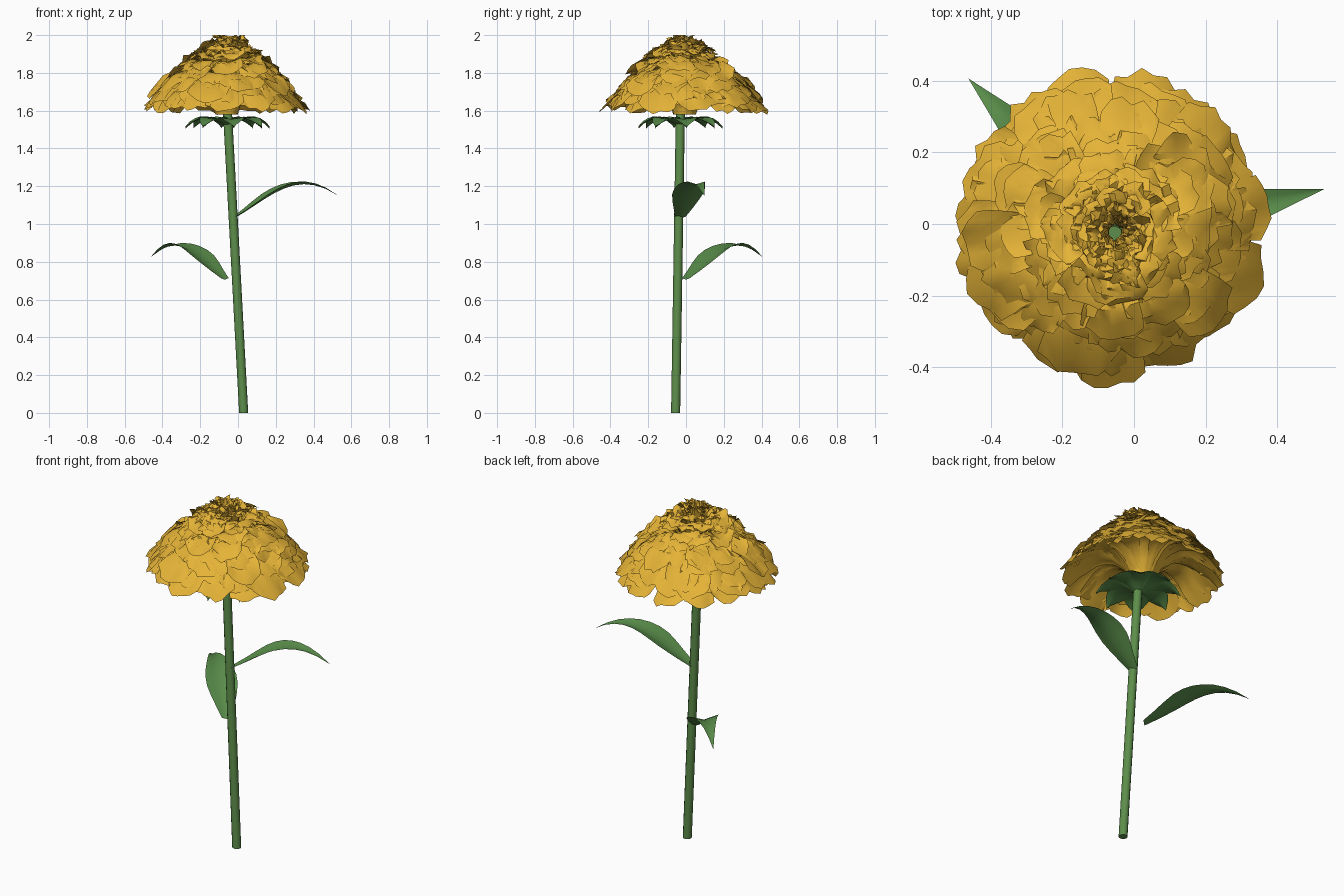
import bpy, bmesh, math, random
from mathutils import Vector

random.seed(4)
cube = bpy.data.objects.get("Cube")
if cube:
    bpy.data.objects.remove(cube)


def material(name, rgb):
    m = bpy.data.materials.new(name)
    m.use_nodes = True
    m.diffuse_color = (*rgb, 1)
    m.node_tree.nodes["Principled BSDF"].inputs["Base Color"].default_value = (*rgb, 1)
    return m


GOLD = material("petal gold", (0.78, 0.45, 0.038))
LEAF = material("leaf green", (0.1, 0.265, 0.068))
STEM = material("stem green", (0.11, 0.27, 0.07))


def bezier(pts, t):
    while len(pts) > 1:
        pts = [a.lerp(b, t) for a, b in zip(pts, pts[1:])]
    return pts[0]


def sheet(bm, rows, cols, point):
    """Grid of faces; point(u, v) has u in 0..1 along and v in -1..1 across."""
    grid = [[bm.verts.new(point(i / rows, 2 * j / cols - 1)) for j in range(cols + 1)]
            for i in range(rows + 1)]
    for a, b in zip(grid, grid[1:]):
        for j in range(cols):
            bm.faces.new((a[j], b[j], b[j + 1], a[j + 1]))


def finish(bm, name, mat, angle=60):
    mesh = bpy.data.meshes.new(name)
    bm.to_mesh(mesh)
    bm.free()
    mesh.materials.append(mat)
    ob = bpy.data.objects.new(name, mesh)
    bpy.context.collection.objects.link(ob)
    bpy.ops.object.select_all(action="DESELECT")
    ob.select_set(True)
    bpy.context.view_layer.objects.active = ob
    bpy.ops.object.shade_smooth_by_angle(angle=math.radians(angle))


# Stem: a slim leaning tube
foot, neck = Vector((0.03, -0.055, 0)), Vector((-0.055, -0.03, 1.58))
bm = bmesh.new()
ends = []
for c in (foot, neck):
    ends.append([bm.verts.new(c + Vector((math.cos(k * math.pi / 6), math.sin(k * math.pi / 6), 0)) * 0.024)
                 for k in range(12)])
for k in range(12):
    bm.faces.new((ends[0][k], ends[0][k - 1], ends[1][k - 1], ends[1][k]))
bm.faces.new(ends[0][::-1])
bm.faces.new(ends[1])
bmesh.ops.recalc_face_normals(bm, faces=bm.faces)
finish(bm, "stem", STEM, 40)


# Two arched leaves, folded slightly along the middle
def leaf(name, base, degrees):
    a = math.radians(degrees)
    along = Vector((math.cos(a), math.sin(a), 0))
    across = Vector((-math.sin(a), math.cos(a), 0))
    spine = [Vector(p) for p in ((0, 0, 0), (0.2, 0, 0.11), (0.33, 0, 0.27), (0.565, 0, 0.12))]

    def point(u, v):
        p = bezier(spine, u)
        w = 0.083 * min(1, 0.35 + 2.4 * u) * min(1, 1.75 * (1 - u)) ** 0.95
        return base + along * p.x + across * v * w + Vector((0, 0, p.z + 0.3 * w * abs(v)))

    bm = bmesh.new()
    sheet(bm, 10, 4, point)
    finish(bm, name, LEAF)


leaf("upper_leaf", Vector((-0.02, -0.03, 1.03)), 13)
leaf("lower_leaf", Vector((-0.07, 0, 0.705)), 134)

# Collar of sepals under the bloom
bm = bmesh.new()
for k in range(8):
    a = k * math.pi / 4 + 0.15
    arc = [Vector((r, 0, z)) for r, z in ((0.02, 1.525), (0.1, 1.575), (0.17, 1.565), (0.225, 1.505))]

    def sepal(u, v):
        p = bezier(arc, u)
        w = 0.07 * min(1, 0.35 + 1.8 * u) * min(1, 2.6 * (1 - u)) ** 0.7
        return (neck.x + math.cos(a) * p.x - math.sin(a) * v * w,
                neck.y + math.sin(a) * p.x + math.cos(a) * v * w,
                p.z + 0.012 * v * v)

    sheet(bm, 6, 4, sepal)
finish(bm, "sepals", LEAF)

# Bloom: rings of crumpled petals that arch out of the core and lie along a dome
RINGS = 17
bm = bmesh.new()
for ring in range(RINGS):
    t = ring / (RINGS - 1)
    radius = 0.05 + 0.392 * t
    count = round(6 + 9 * t)
    centre = Vector((-0.053 - 0.012 * t, -0.022 + 0.022 * t, 0))
    slope = 1.4 * math.sqrt(radius / 0.46)
    for k in range(count):
        turn = (k + 0.5 * (ring % 2) + random.uniform(-0.25, 0.25)) * 2 * math.pi / count + ring
        reach = radius * random.uniform(0.96, 1.05)
        top = 2.0 - 0.43 * (radius / 0.46) ** 1.5 + random.uniform(-0.012, 0.015)
        low = max(1.58, top - 0.25)
        droop = slope * random.uniform(0.55, 1.05)
        path = [Vector((reach * (0.35 - 0.25 * t), 0, low)),
                Vector((reach * 0.45, 0, top + 0.42 * reach * slope)),
                Vector((reach * 0.75, 0, top + 0.25 * reach * droop)),
                Vector((reach, 0, top))]
        half = math.pi / count * random.uniform(1.15, 1.4)
        cup = random.uniform(-0.02, 0.025)
        tilt = random.uniform(-0.022, 0.022)

        def petal(u, v):
            p = bezier(path, u * (1 - 0.1 * v * v))
            ang = turn + v * half * (0.6 + 0.4 * math.sin(math.pi * min(1, 0.75 * u)))
            crumple = 0.012 * u
            r = p.x + random.uniform(-crumple, crumple)
            z = p.z + u * (cup * v * v + tilt * v) + random.uniform(-crumple, crumple)
            return (centre.x + r * math.cos(ang), centre.y + r * math.sin(ang), min(z, 2.0))

        sheet(bm, 7, 6, petal)
finish(bm, "bloom_petals", GOLD, 45)
